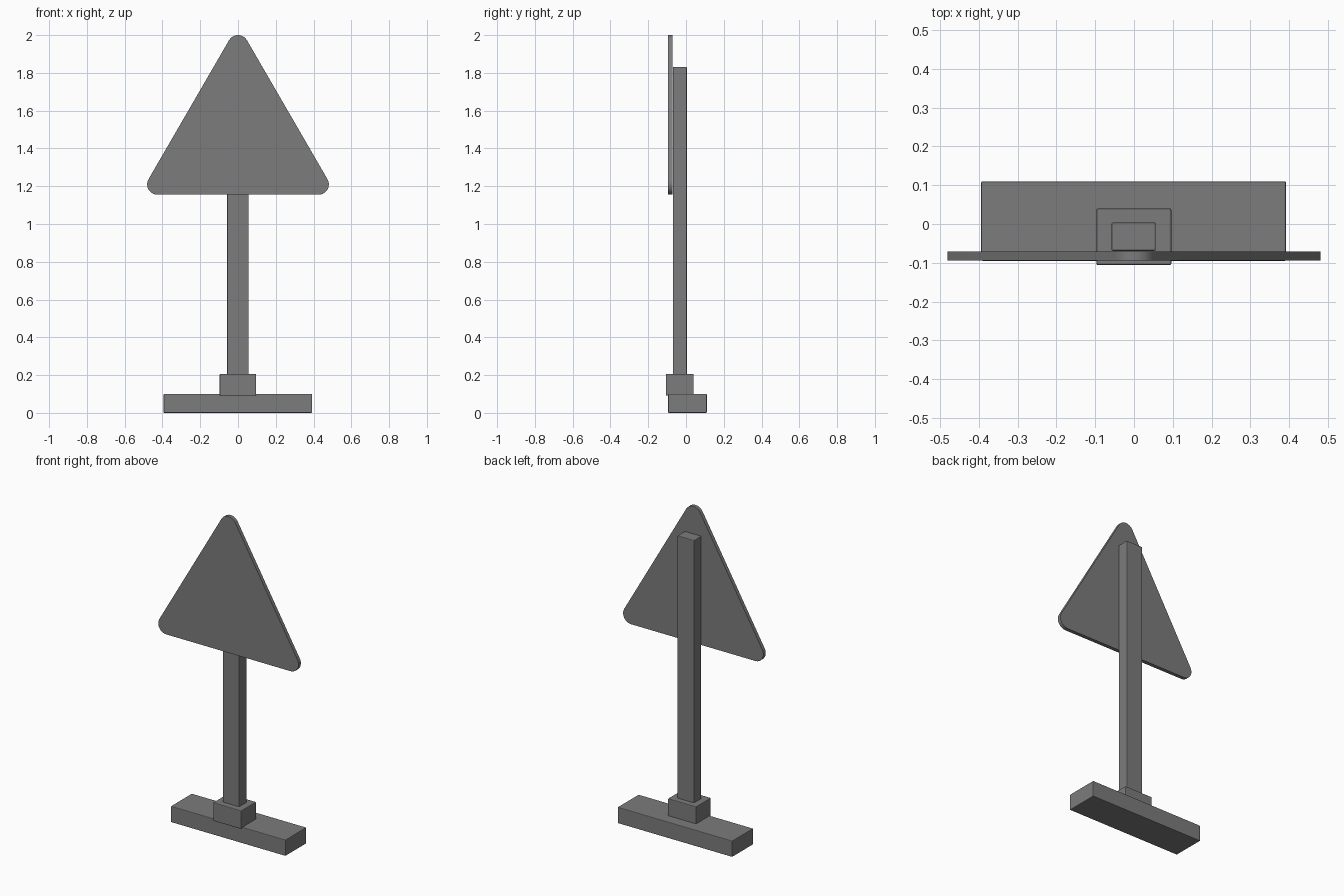
import bpy, bmesh, math

if "Cube" in bpy.data.objects:
    bpy.data.objects.remove(bpy.data.objects["Cube"])

grey = bpy.data.materials.new("grey")
grey.diffuse_color = (0.2, 0.2, 0.2, 1)
grey.use_nodes = True
grey.node_tree.nodes["Principled BSDF"].inputs["Base Color"].default_value = grey.diffuse_color


def finish(name, bm, bevel):
    bmesh.ops.recalc_face_normals(bm, faces=bm.faces)
    me = bpy.data.meshes.new(name)
    bm.to_mesh(me)
    bm.free()
    me.materials.append(grey)
    ob = bpy.data.objects.new(name, me)
    bpy.context.collection.objects.link(ob)
    if bevel:
        mod = ob.modifiers.new("soft_edges", 'BEVEL')
        mod.width, mod.segments = bevel, 2
    return ob


def box(name, x, y, z, bevel=0.004):
    """Box from (min, max) ranges on each axis."""
    bm = bmesh.new()
    bmesh.ops.create_cube(bm, size=1)
    for v in bm.verts:
        v.co = [(a + b) / 2 + c * (b - a) for c, (a, b) in zip(v.co, (x, y, z))]
    return finish(name, bm, bevel)


# Foot, socket and post
box("base", (-0.394, 0.392), (-0.095, 0.11), (0, 0.1))
box("socket", (-0.097, 0.096), (-0.106, 0.04), (0.092, 0.206))
box("post", (-0.058, 0.056), (-0.069, 0.004), (0.15, 1.832))

# Rounded triangular sign plate
R, STEPS = 0.055, 10
Y_FRONT, Y_BACK = -0.094, -0.071
corners = [(0.426, 1.21, -90), (0, 1.945, 30), (-0.426, 1.21, 150)]
bm = bmesh.new()
ring = []
for cx, cz, start in corners:
    for i in range(STEPS + 1):
        a = math.radians(start + 120 * i / STEPS)
        ring.append(bm.verts.new((cx + R * math.cos(a), Y_FRONT, cz + R * math.sin(a))))
face = bm.faces.new(ring)
ext = bmesh.ops.extrude_face_region(bm, geom=[face])
for v in ext["geom"]:
    if isinstance(v, bmesh.types.BMVert):
        v.co.y = Y_BACK
sign = finish("sign_plate", bm, 0)
bpy.context.view_layer.objects.active = sign
sign.select_set(True)
bpy.ops.object.shade_smooth_by_angle(angle=math.radians(30))
